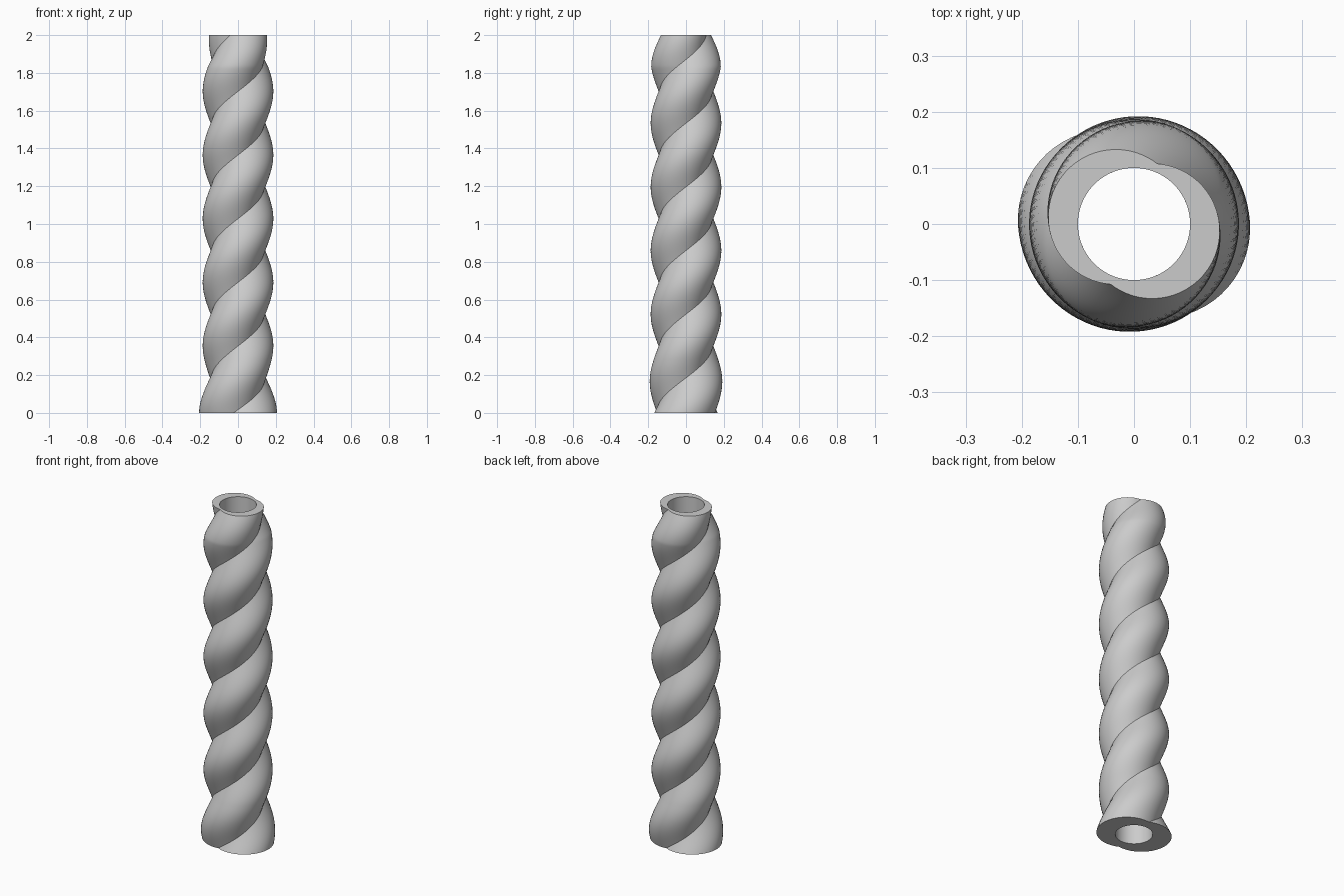
import bpy, bmesh, math

if "Cube" in bpy.data.objects:
    bpy.data.objects.remove(bpy.data.objects["Cube"], do_unlink=True)

HEIGHT = 2.0
BORE = 0.1
LOBE_RADIUS, LOBE_OFFSET = 0.145, 0.042
START, TURN = math.radians(-9), math.radians(1068)
LEVELS, LOBE_POINTS = 240, 36


def swell(z):
    """Flared foot, plain shaft and tapered neck."""
    foot = max(0, 1 - z / 0.28)
    neck = max(0, (z - 1.83) / 0.17)
    return 1 + 0.11 * foot ** 1.4 - 0.17 * neck ** 1.15


def lobe_radius(angle):
    """Outline of one of the two overlapping round strands."""
    side = LOBE_OFFSET * math.sin(angle)
    return LOBE_OFFSET * math.cos(angle) + math.sqrt(LOBE_RADIUS ** 2 - side ** 2)


def ring(bm, z, bore):
    verts = []
    twist = START + TURN * z / HEIGHT
    for strand in range(2):
        for i in range(LOBE_POINTS):
            a = math.pi * (i / LOBE_POINTS - 0.5)
            r = BORE if bore else lobe_radius(a) * swell(z)
            t = a + twist + strand * math.pi
            verts.append(bm.verts.new((r * math.cos(t), r * math.sin(t), z)))
    return verts


def bridge(bm, first, second):
    n = len(first)
    for i in range(n):
        j = (i + 1) % n
        bm.faces.new((first[i], first[j], second[j], second[i]))


# Twisted outer strands, straight bore and flat ring-shaped ends
bm = bmesh.new()
heights = [HEIGHT * k / LEVELS for k in range(LEVELS + 1)]
outer = [ring(bm, z, False) for z in heights]
inner = [ring(bm, z, True) for z in heights]
for k in range(LEVELS):
    bridge(bm, outer[k], outer[k + 1])
    bridge(bm, inner[k + 1], inner[k])
bridge(bm, outer[-1], inner[-1])
bridge(bm, inner[0], outer[0])
bmesh.ops.recalc_face_normals(bm, faces=bm.faces)
mesh = bpy.data.meshes.new("twisted_column")
bm.to_mesh(mesh)
bm.free()
column = bpy.data.objects.new("twisted_column", mesh)
bpy.context.collection.objects.link(column)

# Plain grey material
grey = bpy.data.materials.new("light_grey")
grey.use_nodes = True
colour = (0.6, 0.6, 0.6, 1)
grey.diffuse_color = colour
grey.node_tree.nodes["Principled BSDF"].inputs["Base Color"].default_value = colour
mesh.materials.append(grey)

# Smooth strands with crisp seams and rims
bpy.ops.object.select_all(action="DESELECT")
column.select_set(True)
bpy.context.view_layer.objects.active = column
bpy.ops.object.shade_smooth_by_angle(angle=math.radians(20))
